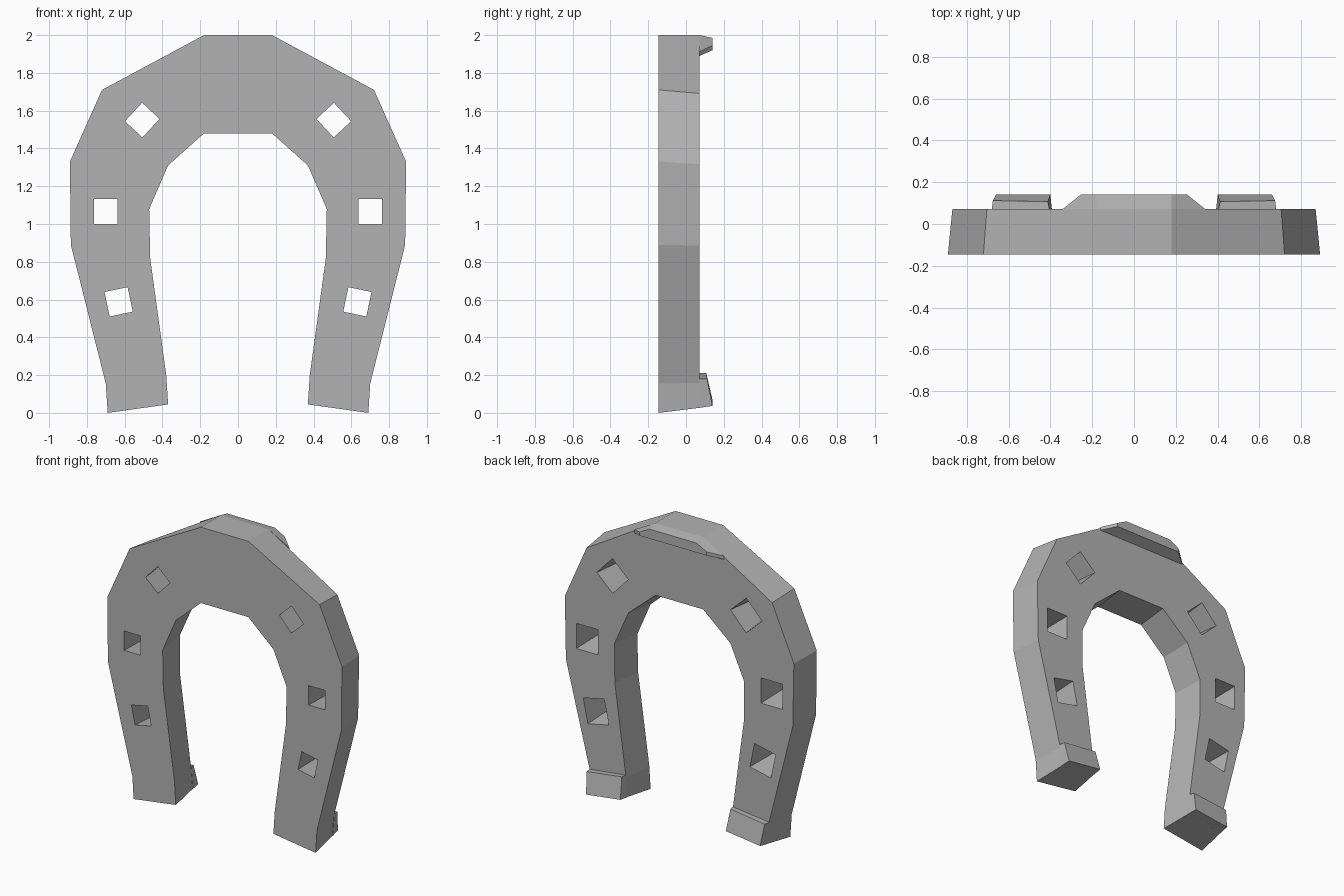
import bpy, bmesh
from math import radians
from mathutils import Vector, Matrix

cube = bpy.data.objects.get("Cube")
if cube:
    bpy.data.objects.remove(cube)

FRONT, BACK = -0.145, 0.072

iron = bpy.data.materials.new("iron_grey")
iron.use_nodes = True
iron.diffuse_color = (0.45, 0.45, 0.45, 1)
iron.node_tree.nodes["Principled BSDF"].inputs["Base Color"].default_value = (0.45, 0.45, 0.45, 1)


def loft(name, rings):
    """Join equal-sized rings of points into a capped solid."""
    bm = bmesh.new()
    loops = [[bm.verts.new(p) for p in ring] for ring in rings]
    n = len(loops[0])
    for a, b in zip(loops, loops[1:]):
        for i in range(n):
            j = (i + 1) % n
            bm.faces.new((a[i], a[j], b[j], b[i]))
    bm.faces.new(loops[0])
    bm.faces.new(loops[-1])
    bmesh.ops.recalc_face_normals(bm, faces=bm.faces)
    mesh = bpy.data.meshes.new(name)
    bm.to_mesh(mesh)
    bm.free()
    mesh.materials.append(iron)
    obj = bpy.data.objects.new(name, mesh)
    bpy.context.collection.objects.link(obj)
    return obj


def mirrored(points, side):
    return [(side * x, y, z) for x, y, z in points]


# Shoe body: outer and inner outline from toe to heel
outer = [(0.18, 2.0), (0.72, 1.71), (0.89, 1.33), (0.885, 0.89), (0.70, 0.155), (0.69, 0.0)]
inner = [(0.18, 1.48), (0.37, 1.31), (0.47, 1.08), (0.465, 0.82), (0.38, 0.2), (0.37, 0.045)]


def section(i):
    """Cross-section of the bar, narrower at the back."""
    o, n = Vector(outer[i]), Vector(inner[i])
    inset = (n - o).normalized() * 0.025
    ob = o if i == 0 else o + inset
    nb = n - inset
    if i == len(outer) - 1:  # slanted heel end
        ob.y, nb.y = 0.027, 0.065
    return [(o.x, FRONT, o.y), (n.x, FRONT, n.y), (nb.x, BACK, nb.y), (ob.x, BACK, ob.y)]


half = [section(i) for i in range(len(outer))]
body = loft("shoe_body", [mirrored(s, -1) for s in reversed(half)] + half)

# Nail holes: square, wider towards the back
cutters = []
for side in (-1, 1):
    for x, z, size, turn in ((0.507, 1.55, 0.126, 43), (0.70, 1.066, 0.125, 0), (0.632, 0.588, 0.125, -12)):
        rings = []
        for y in (FRONT - 0.02, BACK + 0.02):
            grow = 1 + 0.3 * (y - FRONT) / (BACK - FRONT)
            h = size * grow / 2
            spin = Matrix.Rotation(radians(turn), 2)
            ring = []
            for a, b in ((-h, -h), (h, -h), (h, h), (-h, h)):
                p = spin @ Vector((a, b * 1.06))
                ring.append((x + p.x, y, z + p.y))
            rings.append(mirrored(ring, side))
        cutter = loft("nail_hole_cutter", rings)
        cutter.hide_render = True
        cutters.append(cutter)

bpy.context.view_layer.objects.active = body
for cutter in cutters:
    mod = body.modifiers.new("nail_hole", "BOOLEAN")
    mod.operation = "DIFFERENCE"
    mod.solver = "EXACT"
    mod.object = cutter
    bpy.ops.object.modifier_apply(modifier=mod.name)
for cutter in cutters:
    bpy.data.objects.remove(cutter)

# Toe grip: raised bar along the top of the back
base = [(0.18, 2.0), (0.34, 1.913), (0.34, 1.89)]
crest = [(0.18, 1.985), (0.255, 1.945), (0.255, 1.92)]


def bar_ring(pts, y):
    right = [(x, y, z) for x, z in pts]
    return right + mirrored(right[::-1], -1)


loft("toe_grip", [bar_ring(base, BACK), bar_ring(crest, 0.14)])

# Heel grips: wedges at the ends of the legs
heel_base = [(0.667, BACK, 0.027), (0.393, BACK, 0.065), (0.405, BACK, 0.212), (0.68, BACK, 0.18)]
heel_crest = [(0.66, 0.14, 0.037), (0.40, 0.14, 0.07), (0.412, 0.107, 0.212), (0.675, 0.112, 0.18)]
for side, label in ((1, "left"), (-1, "right")):
    loft("heel_grip_" + label, [mirrored(heel_base, side), mirrored(heel_crest, side)])
